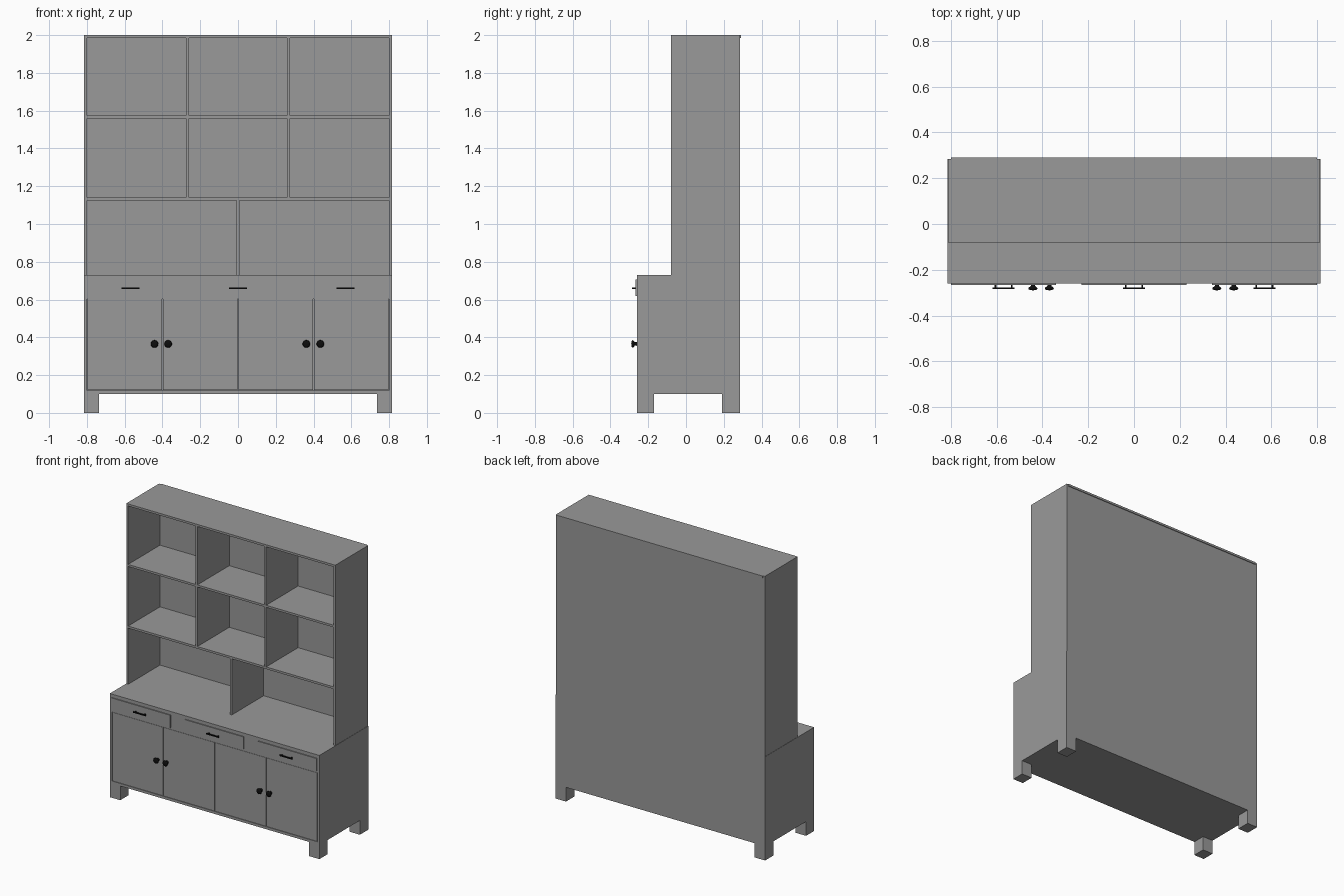
import bpy, bmesh, math
from mathutils import Matrix

if "Cube" in bpy.data.objects:
    bpy.data.objects.remove(bpy.data.objects["Cube"])


def material(name, v):
    m = bpy.data.materials.new(name)
    m.diffuse_color = (v, v, v, 1)
    m.use_nodes = True
    m.node_tree.nodes["Principled BSDF"].inputs["Base Color"].default_value = m.diffuse_color
    return m


BODY = material("body_grey", 0.32)
METAL = material("dark_metal", 0.004)


def finish(name, bm, mat):
    me = bpy.data.meshes.new(name)
    bmesh.ops.recalc_face_normals(bm, faces=bm.faces)
    bm.to_mesh(me)
    bm.free()
    me.materials.append(mat)
    ob = bpy.data.objects.new(name, me)
    bpy.context.collection.objects.link(ob)
    return ob


def box(name, x0, x1, y0, y1, z0, z1, mat=BODY):
    """Axis-aligned board given by its limits."""
    bm = bmesh.new()
    size = Matrix.Diagonal((x1 - x0, y1 - y0, z1 - z0, 1))
    mid = Matrix.Translation(((x0 + x1) / 2, (y0 + y1) / 2, (z0 + z1) / 2))
    bmesh.ops.create_cube(bm, size=1, matrix=mid @ size)
    return finish(name, bm, mat)


def knob(name, x, z):
    """Turned knob, axis along y, flaring towards the front."""
    profile = [(0, -0.29), (0.011, -0.289), (0.018, -0.286), (0.02, -0.281),
               (0.017, -0.277), (0.009, -0.271), (0.009, -0.262), (0.013, -0.257)]
    bm = bmesh.new()
    vs = [bm.verts.new((x + r, y, z)) for r, y in profile]
    es = [bm.edges.new(p) for p in zip(vs, vs[1:])]
    bmesh.ops.spin(bm, geom=vs + es, cent=(x, 0, z), axis=(0, 1, 0),
                   angle=math.tau, steps=24)
    bmesh.ops.remove_doubles(bm, verts=bm.verts, dist=1e-5)
    for f in bm.faces:
        f.smooth = True
    return finish(name, bm, METAL)


W, T = 0.816, 0.015
IN = 0.8
BACK, HUTCH, FRONT = 0.285, -0.08, -0.26

# Side panels and legs, mirrored left and right
for s, side in ((-1, "left"), (1, "right")):
    a, b = sorted((s * IN, s * (W - 0.002)))
    box(side + "_hutch_side", a, b, HUTCH, BACK, 0.73, 2.0)
    a, b = sorted((s * IN, s * W))
    box(side + "_cabinet_side", a, b, FRONT, BACK, 0.10, 0.73)
    a, b = sorted((s * 0.735, s * W))
    box(side + "_front_leg", a, b, FRONT, -0.17, 0, 0.10)
    box(side + "_back_leg", a, b, 0.19, BACK, 0, 0.10)

# Back, top, bottom and counter boards
box("back_panel", -IN, IN, 0.275, BACK, 0.10, 1.985)
box("top_board", -IN, IN, HUTCH, 0.29, 1.985, 2.0)
box("counter_top", -IN, IN, FRONT, 0.275, 0.712, 0.73)
box("cabinet_bottom", -IN, IN, FRONT, 0.275, 0.10, 0.118)

# Hutch shelves and dividers
for i, z in enumerate((1.125, 1.559)):
    box(f"shelf_{i + 1}", -IN, IN, HUTCH, 0.275, z, z + T)
for i, (z0, z1) in enumerate(((1.14, 1.559), (1.574, 1.985))):
    for s in (-1, 1):
        x = s * 0.268
        box(f"divider_{i + 1}", x - 0.0075, x + 0.0075, HUTCH, 0.275, z0, z1)
box("lower_divider", -0.0075, 0.0075, HUTCH, 0.275, 0.73, 1.125)

# Drawer rail with raised drawer fronts and dark bar handles
box("drawer_rail", -IN, IN, FRONT, -0.236, 0.604, 0.712)
for x in (-0.57, 0, 0.57):
    box("drawer_front", x - 0.229, x + 0.229, -0.267, -0.24, 0.618, 0.706)
    box("handle_bar", x - 0.048, x + 0.048, -0.285, -0.278, 0.657, 0.665, METAL)
    for s in (-1, 1):
        box("handle_post", x + s * 0.036 - 0.004, x + s * 0.036 + 0.004,
            -0.279, -0.265, 0.657, 0.665, METAL)

# Doors with dark knobs near each pair's meeting edge
for i in range(4):
    x0 = -IN + i * 0.4
    box(f"door_{i + 1}", x0 + 0.002, x0 + 0.398, FRONT + 0.001, -0.236, 0.12, 0.602)
for x in (-0.442, -0.37, 0.362, 0.436):
    knob("door_knob", x, 0.365)
